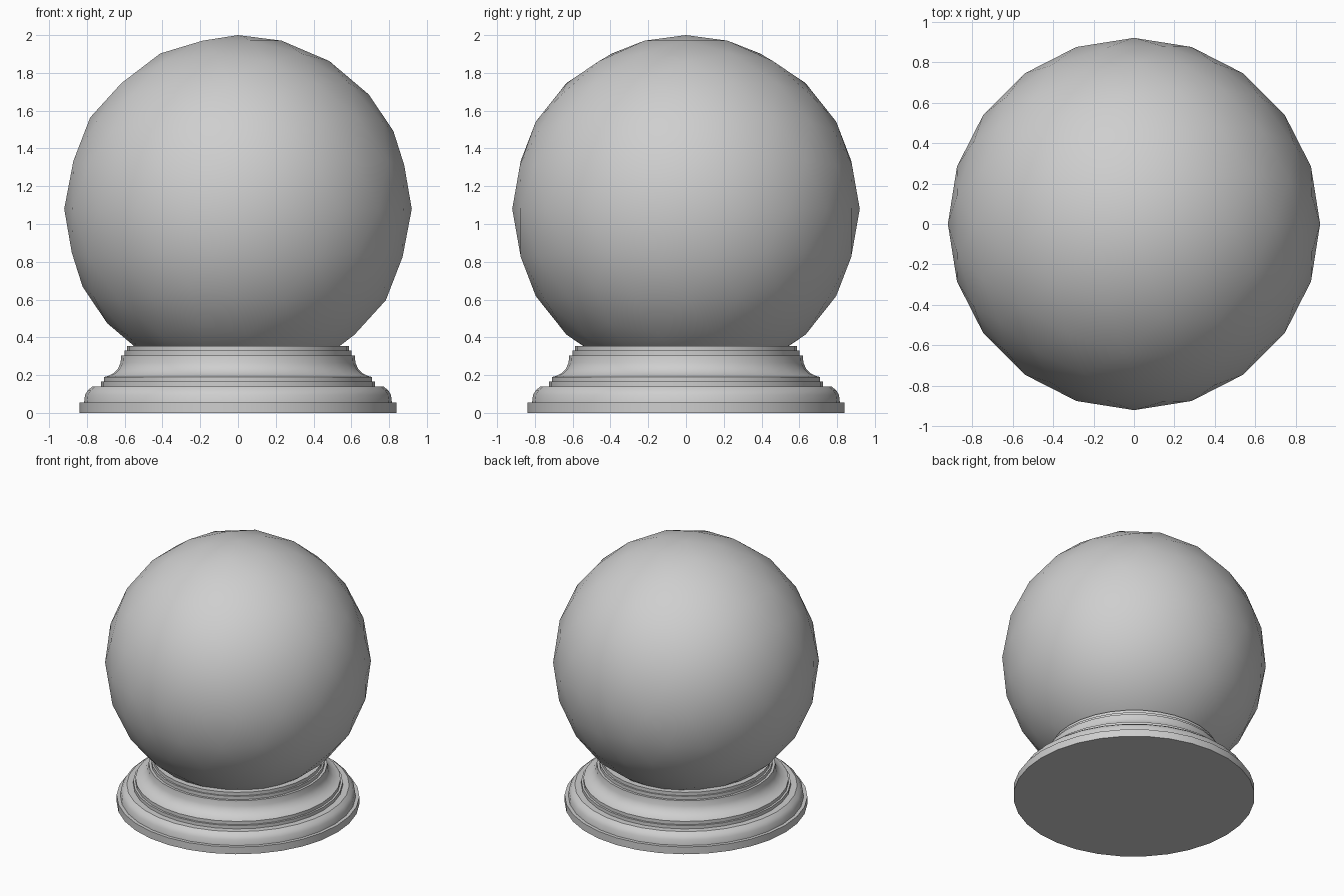
import bpy
import bmesh
import math

cube = bpy.data.objects.get("Cube")
if cube:
    bpy.data.objects.remove(cube, do_unlink=True)

SIDES = 32
BALL_RADIUS = 0.92
BALL_HEIGHT = 1.08

# One plain grey for everything
grey = bpy.data.materials.new("plain grey")
grey.use_nodes = True
colour = (0.62, 0.62, 0.62, 1)
grey.diffuse_color = colour
grey.node_tree.nodes["Principled BSDF"].inputs["Base Color"].default_value = colour


def finish(bm, name):
    """Turn a bmesh into a smooth-shaded object that keeps sharp edges."""
    bmesh.ops.recalc_face_normals(bm, faces=bm.faces)
    mesh = bpy.data.meshes.new(name)
    bm.to_mesh(mesh)
    bm.free()
    mesh.materials.append(grey)
    obj = bpy.data.objects.new(name, mesh)
    bpy.context.collection.objects.link(obj)
    bpy.ops.object.select_all(action="DESELECT")
    obj.select_set(True)
    bpy.context.view_layer.objects.active = obj
    bpy.ops.object.shade_smooth_by_angle(angle=math.radians(30))
    return obj


def lathe(name, profile):
    """Revolve (radius, height) points about z and cap both ends."""
    bm = bmesh.new()
    rings = []
    for radius, height in profile:
        angles = [math.tau * i / SIDES for i in range(SIDES)]
        rings.append([bm.verts.new((radius * math.cos(a), radius * math.sin(a), height))
                      for a in angles])
    for low, high in zip(rings, rings[1:]):
        for i in range(SIDES):
            j = (i + 1) % SIDES
            bm.faces.new((low[i], low[j], high[j], high[i]))
    bm.faces.new(rings[0])
    bm.faces.new(rings[-1])
    return finish(bm, name)


# Moulded pedestal: plinth, rounded shoulder, two fillets, cove, stepped collar
lathe("pedestal", [
    (0.84, 0), (0.84, 0.055),
    (0.815, 0.055), (0.81, 0.095), (0.795, 0.12), (0.77, 0.14),
    (0.725, 0.14), (0.725, 0.165),
    (0.71, 0.165), (0.71, 0.19),
    (0.69, 0.195), (0.66, 0.21), (0.635, 0.235), (0.622, 0.265), (0.618, 0.305),
    (0.6, 0.305), (0.6, 0.33),
    (0.588, 0.33), (0.588, 0.355),
])

# Ball resting in the collar
bm = bmesh.new()
bmesh.ops.create_icosphere(bm, subdivisions=3, radius=BALL_RADIUS)
bmesh.ops.translate(bm, verts=bm.verts, vec=(0, 0, BALL_HEIGHT))
finish(bm, "ball")
